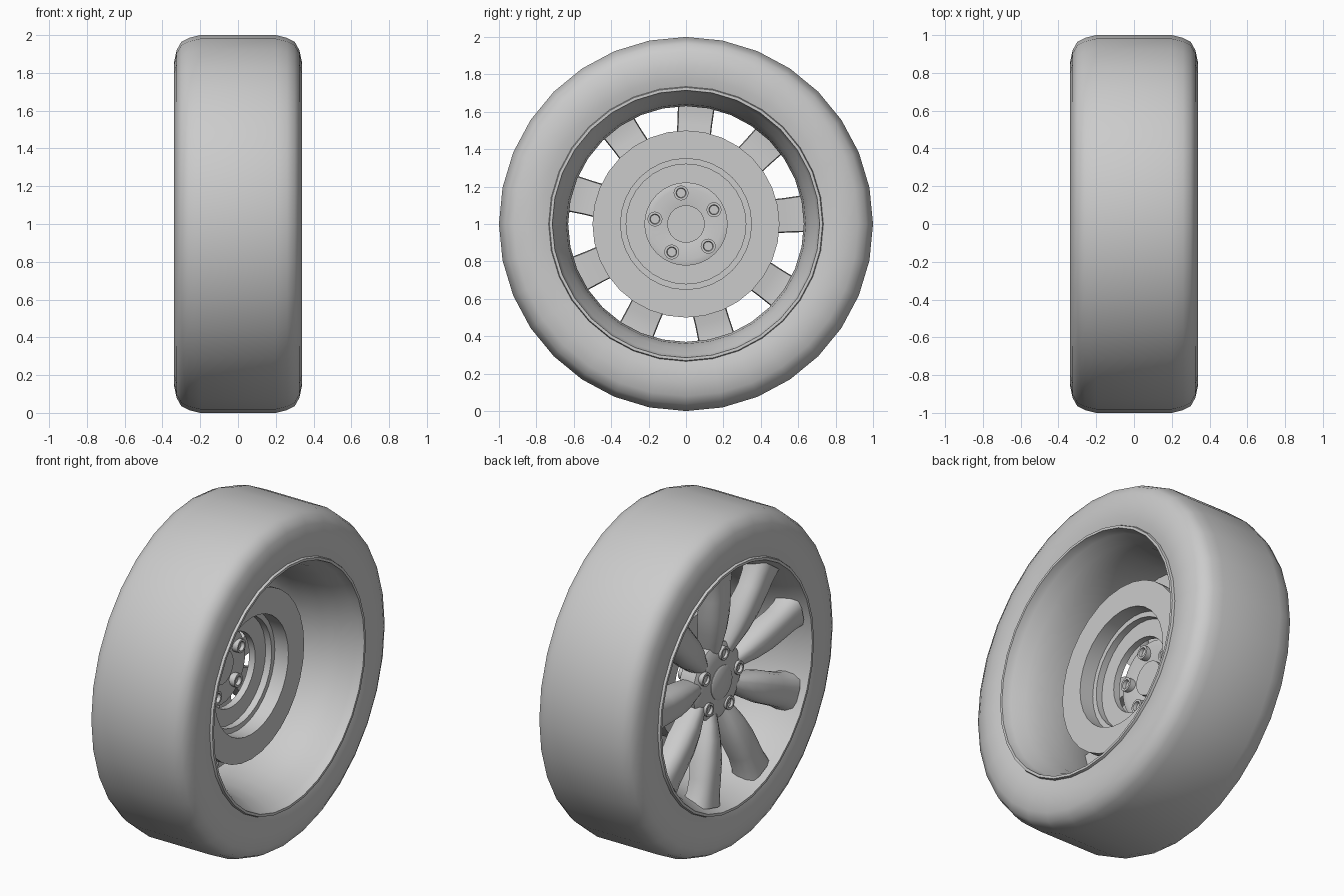
import bpy, bmesh
from math import sin, cos, pi, radians
from mathutils import Vector

if "Cube" in bpy.data.objects:
    bpy.data.objects.remove(bpy.data.objects["Cube"])

AXLE_Z = 1.0


def finish(name, bm, angle=40):
    bmesh.ops.remove_doubles(bm, verts=bm.verts, dist=1e-5)
    bmesh.ops.recalc_face_normals(bm, faces=bm.faces)
    me = bpy.data.meshes.new(name)
    bm.to_mesh(me)
    bm.free()
    ob = bpy.data.objects.new(name, me)
    bpy.context.collection.objects.link(ob)
    bpy.ops.object.select_all(action='DESELECT')
    ob.select_set(True)
    bpy.context.view_layer.objects.active = ob
    bpy.ops.object.shade_smooth_by_angle(angle=radians(angle))
    return ob


def lathe(name, profile, segs=32, closed=True, cy=0.0, cz=0.0, angle=40):
    """Revolve (x, radius) points about an axis parallel to x."""
    bm = bmesh.new()
    rings = []
    for i in range(segs):
        a = 2 * pi * i / segs + pi / 2
        rings.append([bm.verts.new((x, cy + r * cos(a), AXLE_Z + cz + r * sin(a)))
                      for x, r in profile])
    n = len(profile)
    for i in range(segs):
        p, q = rings[i], rings[(i + 1) % segs]
        for j in range(n if closed else n - 1):
            k = (j + 1) % n
            if profile[j][1] == 0 and profile[k][1] == 0:
                continue
            bm.faces.new((p[j], p[k], q[k], q[j]))
    return finish(name, bm, angle)


# Tyre: rounded shoulders and flat tread
side = [(0.325, 0.73), (0.337, 0.78), (0.34, 0.85), (0.325, 0.92), (0.30, 0.965), (0.26, 0.985), (0.20, 1.0)]
tyre = side + [(-x, r) for x, r in reversed(side)]
lathe("tyre", tyre, closed=False)

# Rim barrel with a raised lip on both edges
lathe("rim", [(-0.325, 0.735), (-0.34, 0.73), (-0.34, 0.715), (-0.315, 0.705),
              (-0.25, 0.675), (-0.12, 0.64), (0.0, 0.63), (0.12, 0.64), (0.22, 0.665),
              (0.29, 0.70), (0.315, 0.71), (0.34, 0.715), (0.34, 0.73), (0.325, 0.735),
              (0.28, 0.735), (0.15, 0.68), (0.0, 0.655), (-0.15, 0.68), (-0.28, 0.735)])

# Brake disc with stepped recess
lathe("brake_disc", [(0.03, 0.5), (0.09, 0.5), (0.09, 0.35), (0.0, 0.35), (0.0, 0.32),
                     (-0.04, 0.32), (-0.04, 0.22), (-0.08, 0.22), (-0.08, 0.37), (0.03, 0.37)], angle=30)

# Wheel hub and centre cap
lathe("hub", [(-0.235, 0), (-0.235, 0.115), (-0.228, 0.15), (-0.225, 0.19), (-0.205, 0.225),
              (-0.11, 0.225), (-0.10, 0.19), (-0.125, 0.10), (-0.125, 0)])
lathe("centre_cap", [(-0.245, 0), (-0.245, 0.09), (-0.238, 0.1), (-0.10, 0.1), (-0.10, 0)])

# Five lug sleeves, hollow at both ends
for i in range(5):
    a = radians(99 + 72 * i)
    lathe(f"lug_{i + 1}", [(-0.215, 0), (-0.215, 0.024), (-0.243, 0.027), (-0.243, 0.04),
                           (-0.08, 0.04), (-0.08, 0.027), (-0.10, 0.024), (-0.10, 0)],
          segs=16, cy=0.168 * cos(a), cz=0.168 * sin(a))

# Nine bulging spokes: radius, half width, back x, front x
STATIONS = [(0.17, 0.045, -0.12, -0.222), (0.24, 0.058, -0.13, -0.245), (0.32, 0.075, -0.145, -0.268),
            (0.43, 0.09, -0.16, -0.288), (0.54, 0.093, -0.18, -0.298), (0.62, 0.098, -0.18, -0.303),
            (0.69, 0.115, -0.17, -0.31)]
# Half outline of the cross-section: (width factor, height factor)
HALF = [(0.35, 1.0), (0.7, 0.9), (0.93, 0.65), (1.0, 0.3), (0.95, 0.0)]
SECTION = HALF + [(-w, h) for w, h in reversed(HALF)]


def spoke(name, a):
    radial = Vector((0, cos(a), sin(a)))
    across = Vector((0, -sin(a), cos(a)))
    bm = bmesh.new()
    rings = []
    for r, w, back, front in STATIONS:
        rings.append([bm.verts.new(radial * r + across * (w * u)
                                   + Vector((back + (front - back) * h, 0, AXLE_Z)))
                      for u, h in SECTION])
    n = len(SECTION)
    for p, q in zip(rings, rings[1:]):
        for j in range(n):
            k = (j + 1) % n
            bm.faces.new((p[j], p[k], q[k], q[j]))
    bm.faces.new(rings[0])
    bm.faces.new(rings[-1])
    finish(name, bm, 50)


for i in range(9):
    spoke(f"spoke_{i + 1}", radians(85 + 40 * i))
